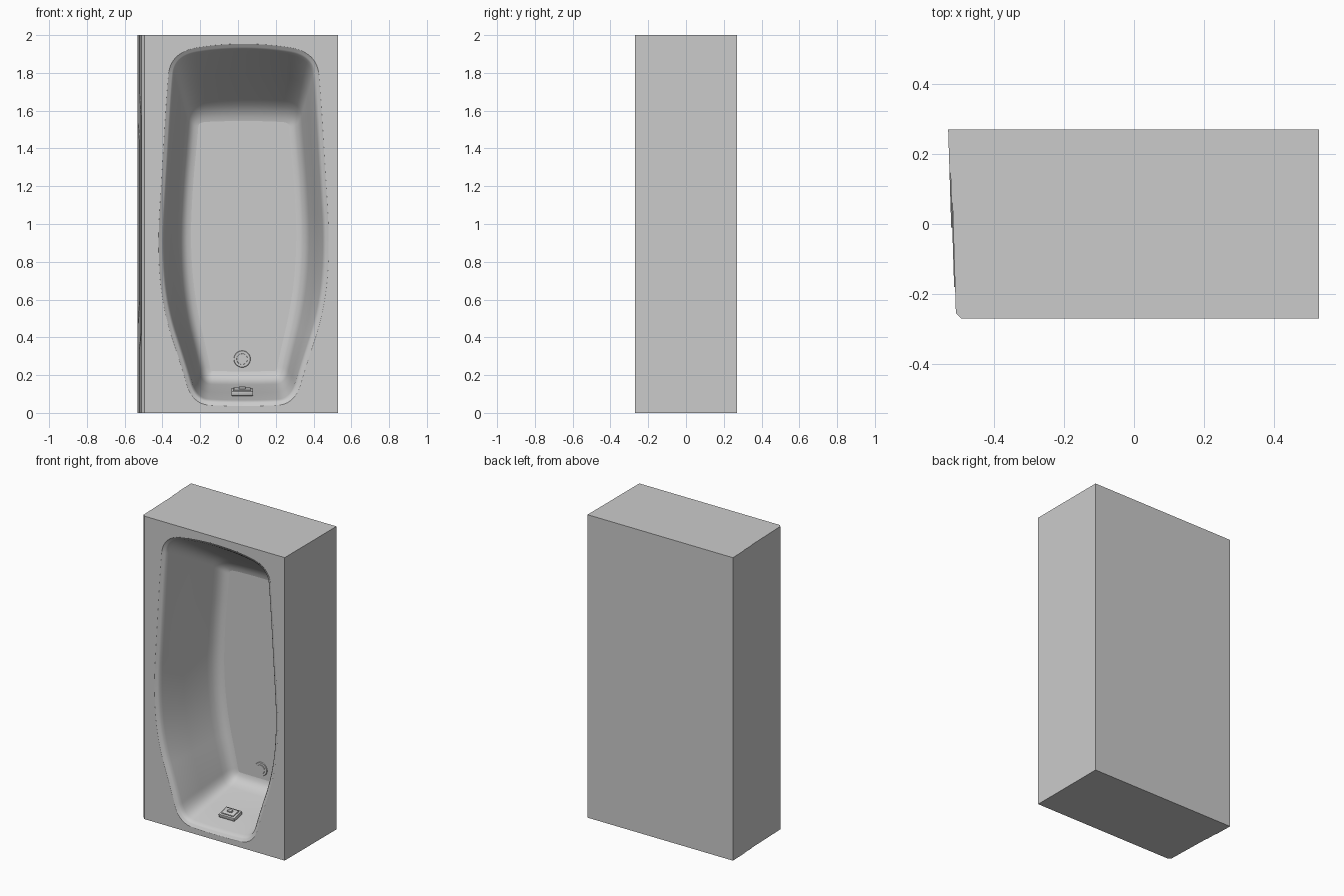
import bpy, bmesh, math
from mathutils import Vector, Matrix

if "Cube" in bpy.data.objects:
    bpy.data.objects.remove(bpy.data.objects["Cube"])


def finish(name, bm, angle=None):
    bmesh.ops.recalc_face_normals(bm, faces=bm.faces)
    me = bpy.data.meshes.new(name)
    bm.to_mesh(me)
    bm.free()
    ob = bpy.data.objects.new(name, me)
    bpy.context.collection.objects.link(ob)
    if angle:
        smooth(ob, angle)
    return ob


def smooth(ob, angle):
    bpy.ops.object.select_all(action='DESELECT')
    ob.select_set(True)
    bpy.context.view_layer.objects.active = ob
    bpy.ops.object.shade_smooth_by_angle(angle=math.radians(angle))


def loft(name, rings):
    """Closed solid through rings with equal point counts."""
    bm = bmesh.new()
    loops = [[bm.verts.new(p) for p in r] for r in rings]
    n = len(loops[0])
    for a, b in zip(loops, loops[1:]):
        for i in range(n):
            j = (i + 1) % n
            bm.faces.new((a[i], a[j], b[j], b[i]))
    bm.faces.new(loops[0])
    bm.faces.new(loops[-1])
    return finish(name, bm)


def outline(half, cx=0.03, cuts=4):
    """Mirror a half outline about x = cx, round it by corner cutting."""
    pts = [Vector((cx + w, z)) for w, z in half]
    pts += [Vector((cx - w, z)) for w, z in reversed(half)]
    for _ in range(cuts):
        pts = [a.lerp(b, t) for a, b in zip(pts, pts[1:] + pts[:1])
               for t in (0.25, 0.75)]
    return pts


def offset(pts, d):
    out = []
    for i, p in enumerate(pts):
        t = (pts[(i + 1) % len(pts)] - pts[i - 1]).normalized()
        out.append(p + Vector((-t.y, t.x)) * d)
    return out


# Tub block: slanted apron on the left, small chamfer under the rim
profile = [(-0.526, 0.27), (0.53, 0.27), (0.53, -0.27), (-0.495, -0.27), (-0.51, -0.255)]
tub = loft("tub_body", [[(x, y, z) for x, y in profile] for z in (0, 2)])

# Basin cutter: blend from the opening outline to the floor outline
opening = outline([(0.12, 0.065), (0.25, 0.075), (0.30, 0.25), (0.40, 0.55), (0.428, 0.88),
                   (0.405, 1.25), (0.378, 1.70), (0.36, 1.885), (0.13, 1.925)])
floor = outline([(0.12, 0.17), (0.215, 0.175), (0.24, 0.30), (0.305, 0.58), (0.333, 0.88),
                 (0.32, 1.20), (0.295, 1.45), (0.285, 1.585), (0.12, 1.595)])
steps = [(0, -0.045, -0.29), (0, -0.028, -0.2695), (0, -0.012, -0.264), (0, -0.003, -0.253),
         (0.03, 0, -0.235), (0.40, 0, -0.06), (0.80, 0, 0.13), (0.88, 0.003, 0.165),
         (0.95, 0.012, 0.19), (1, 0.028, 0.206), (1, 0.05, 0.211)]
rings = []
for s, inset, y in steps:
    ring = offset([a.lerp(b, s) for a, b in zip(opening, floor)], inset)
    rings.append([(p.x, y, p.y) for p in ring])
cutter = loft("basin_cutter", rings)
cutter.hide_render = True

mod = tub.modifiers.new("basin", 'BOOLEAN')
mod.operation = 'DIFFERENCE'
mod.solver = 'EXACT'
mod.object = cutter
bpy.context.view_layer.objects.active = tub
tub.select_set(True)
bpy.ops.object.modifier_apply(modifier="basin")
bpy.data.objects.remove(cutter)
smooth(tub, 35)
for f in tub.data.polygons:
    if len(f.vertices) > 4 or f.area > 0.3:
        f.use_smooth = False


# Apron panels: two shallow raised steps following the slanted side
def apron_panel(name, raise_by, y_end, y_mid, z_marks):
    z1, z2, z3, z4 = z_marks
    shape = [(0.27, 0), (y_end, 0), (y_end, z1), (y_mid, z2),
             (y_mid, z3), (y_end, z4), (y_end, 2), (0.27, 2)]
    face = [(-0.526 + 0.031 * (0.27 - y) - raise_by, y, z) for y, z in shape]
    back = [(x + raise_by + 0.004, y, z) for x, y, z in face]
    return loft(name, [face, back])


apron_panel("apron_outer_panel", 0.003, 0.06, -0.18, (0.34, 0.42, 1.56, 1.70))
apron_panel("apron_inner_panel", 0.006, 0.146, -0.01, (0.475, 0.59, 1.43, 1.53))


# Drain: thin disc with a raised cap
def disc(name, radius, depth, y):
    bm = bmesh.new()
    bmesh.ops.create_cone(bm, cap_ends=True, segments=32, radius1=radius, radius2=radius * 0.94,
                          depth=depth, matrix=Matrix.Translation((0.022, y, 0.285))
                          @ Matrix.Rotation(math.pi / 2, 4, 'X'))
    return finish(name, bm, 30)


disc("drain_flange", 0.045, 0.006, 0.209)
disc("drain_cap", 0.03, 0.006, 0.206)


# Overflow fitting on the sloping foot wall
wall = Matrix.Translation((0.022, -0.11, 0.107)) @ Matrix.Rotation(math.radians(13), 4, 'X')


def block(name, size, lift, bevel):
    bm = bmesh.new()
    bmesh.ops.create_cube(bm, size=1, matrix=wall @ Matrix.Translation((0, 0, lift))
                          @ Matrix.Diagonal((*size, 1)))
    bmesh.ops.bevel(bm, geom=bm.edges[:], offset=bevel, segments=2, profile=0.5, affect='EDGES')
    return finish(name, bm, 40)


block("overflow_plate", (0.115, 0.085, 0.024), 0.004, 0.004)
block("overflow_cover", (0.09, 0.06, 0.01), 0.018, 0.003)
block("overflow_lever", (0.035, 0.018, 0.014), 0.026, 0.003)
